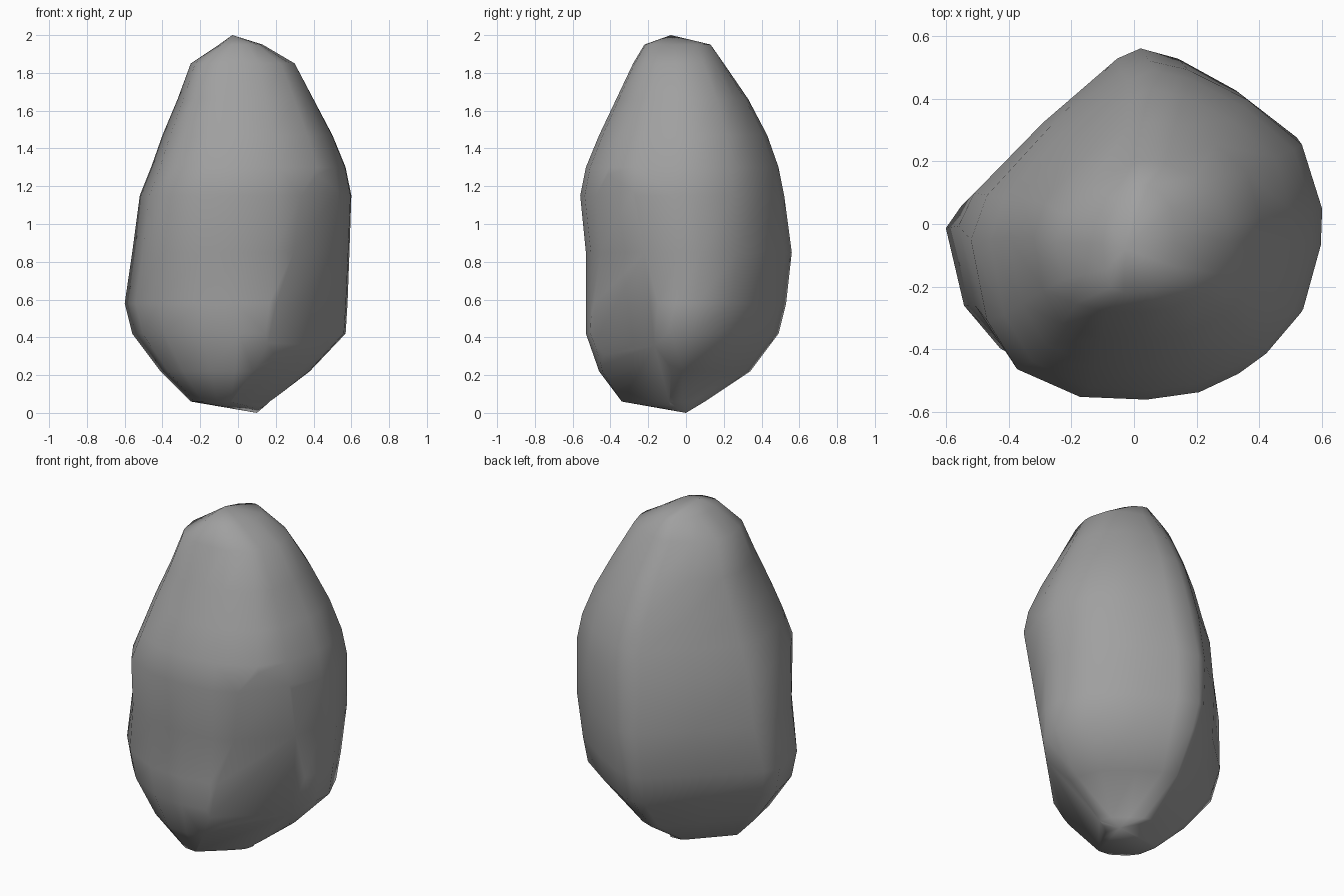
import bpy
import bmesh
import math
from mathutils import Vector

default_cube = bpy.data.objects.get("Cube")
if default_cube:
    bpy.data.objects.remove(default_cube, do_unlink=True)

# Plan outline of the lower boulder, with a flat cleaved face at the back right
LOWER_OUTLINE = [(-.6, -.01), (-.54, -.27), (-.42, -.41), (-.2, -.54), (0, -.56),
                 (.18, -.53), (.4, -.42), (.52, -.27), (.59, -.06), (.6, .06),
                 (.52, .25), (.3, .41), (.12, .52), (0, .56), (-.05, .53),
                 (-.3, .29), (-.55, .05)]

# Plan outline of the top, fuller towards the back left and front right
UPPER_OUTLINE = [(-.6, -.05), (-.55, -.32), (-.46, -.5), (-.25, -.56), (0, -.56),
                 (.18, -.54), (.44, -.43), (.54, -.28), (.6, -.04), (.6, .08),
                 (.54, .31), (.38, .45), (.16, .54), (.02, .56), (-.12, .52),
                 (-.36, .38), (-.54, .17)]

# Height of each ring, its right, left, front and back limits, and its share
# of the upper outline
RINGS = [(.06, -.25, .17, -.34, .1, 0), (.22, -.41, .38, -.46, .34, 0),
         (.42, -.56, .57, -.53, .49, 0), (.58, -.6, .58, -.53, .53, .1),
         (.85, -.56, .59, -.53, .56, .3), (1.15, -.52, .6, -.56, .52, .55),
         (1.3, -.46, .57, -.53, .49, .55), (1.47, -.4, .5, -.46, .43, .6),
         (1.66, -.32, .4, -.37, .33, .75), (1.85, -.25, .3, -.28, .2, 1),
         (1.95, -.1, .13, -.22, .13, 1)]


def make_material(name, colour):
    material = bpy.data.materials.new(name)
    material.use_nodes = True
    material.diffuse_color = colour
    shader = material.node_tree.nodes["Principled BSDF"]
    shader.inputs["Base Color"].default_value = colour
    shader.inputs["Roughness"].default_value = 0.9
    return material


def add_ring(bm, height, right, left, front, back, blend):
    """Blend the two outlines and fit them to the ring's limits."""
    middle = Vector(((left + right) / 2, (front + back) / 2))
    half = Vector(((left - right) / 2, (back - front) / 2))
    ring = []
    for lower, upper in zip(LOWER_OUTLINE, UPPER_OUTLINE):
        point = Vector(lower).lerp(Vector(upper), blend)
        ring.append(bm.verts.new((middle.x + half.x * point.x / .6,
                                  middle.y + half.y * point.y / .56, height)))
    return ring


def bridge(bm, lower, upper):
    """Join two rings with quads."""
    count = len(lower)
    for i in range(count):
        j = (i + 1) % count
        bm.faces.new((lower[i], lower[j], upper[j], upper[i]))


def close_with_point(bm, ring, location):
    """Close an end ring with a fan to a single point."""
    tip = bm.verts.new(location)
    for i, vert in enumerate(ring):
        bm.faces.new((vert, ring[(i + 1) % len(ring)], tip))


def chip(bm, point, normal):
    """Slice a corner off and cap the cut."""
    geometry = bm.verts[:] + bm.edges[:] + bm.faces[:]
    bmesh.ops.bisect_plane(bm, geom=geometry, plane_co=point,
                           plane_no=normal.normalized(), clear_outer=True)
    open_edges = [edge for edge in bm.edges if edge.is_boundary]
    if open_edges:
        bmesh.ops.holes_fill(bm, edges=open_edges, sides=0)


# Boulder body
bm = bmesh.new()
rings = [add_ring(bm, *ring) for ring in RINGS]
for lower, upper in zip(rings, rings[1:]):
    bridge(bm, lower, upper)
close_with_point(bm, rings[0], (.1, 0, 0))
close_with_point(bm, rings[-1], (-.03, -.08, 2))

# Broad undercut panel at the front left, then the chipped corner beneath it
chip(bm, Vector((.4, -.4, 1.1)), Vector((.7, -.7, -.15)))
chip(bm, Vector((.17, -.47, .31)), Vector((.16, -.13, -.2)))
bmesh.ops.recalc_face_normals(bm, faces=bm.faces[:])

mesh = bpy.data.meshes.new("boulder")
bm.to_mesh(mesh)
bm.free()
mesh.materials.append(make_material("stone grey", (.35, .35, .35, 1)))
boulder = bpy.data.objects.new("boulder", mesh)
bpy.context.collection.objects.link(boulder)

# Soft shading over the broad facets
bpy.ops.object.select_all(action="DESELECT")
boulder.select_set(True)
bpy.context.view_layer.objects.active = boulder
bpy.ops.object.shade_smooth_by_angle(angle=math.radians(60))
